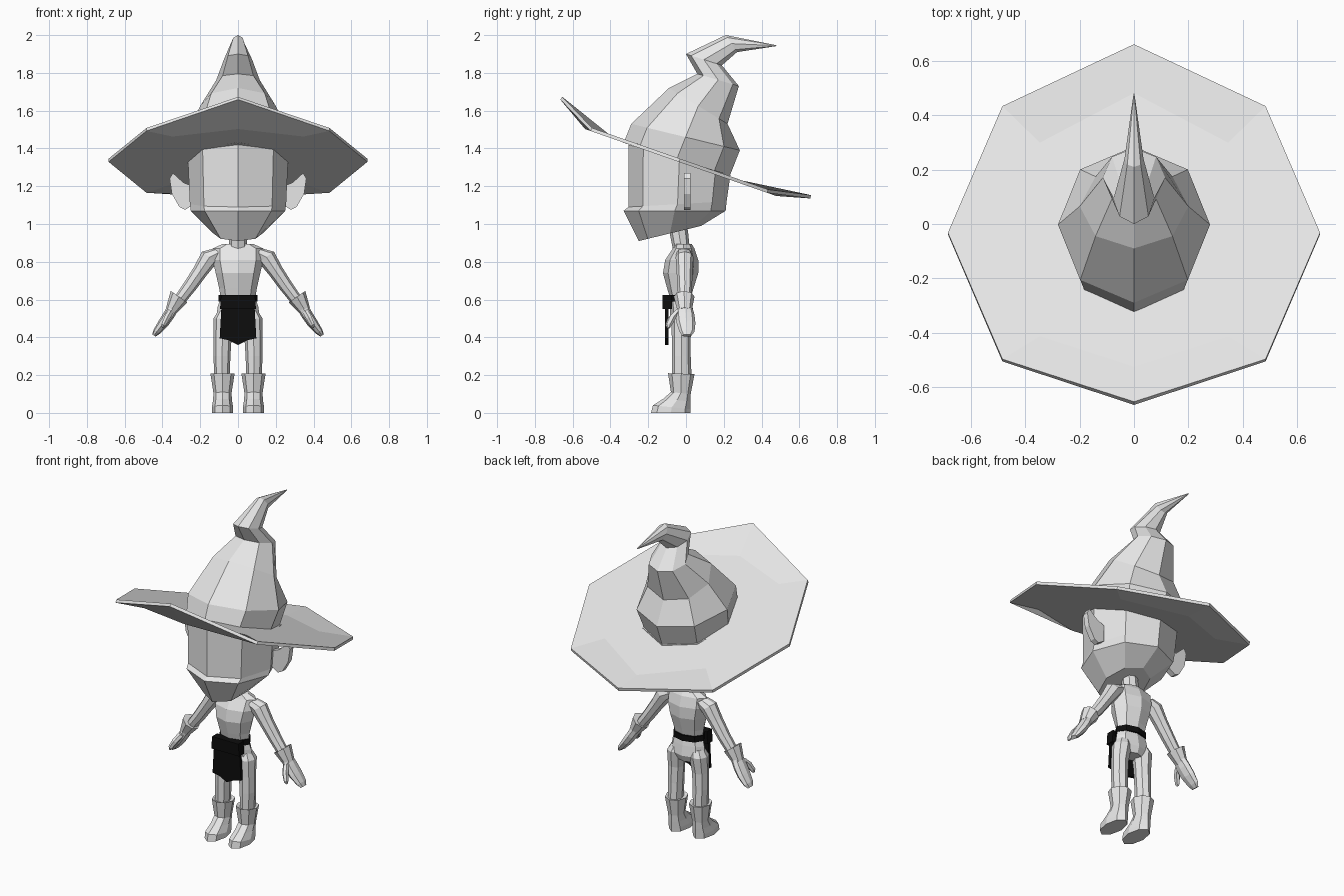
import bpy, bmesh
from math import sin, cos, pi
from mathutils import Vector

if "Cube" in bpy.data.objects:
    bpy.data.objects.remove(bpy.data.objects["Cube"])


def material(name, value):
    m = bpy.data.materials.new(name)
    m.use_nodes = True
    color = (value, value, value, 1)
    m.diffuse_color = color
    m.node_tree.nodes["Principled BSDF"].inputs["Base Color"].default_value = color
    return m


GREY = material("light grey", 0.8)
BLACK = material("black", 0.004)


def finish(name, bm, mat, mirror=False, thickness=0):
    bmesh.ops.recalc_face_normals(bm, faces=bm.faces)
    mesh = bpy.data.meshes.new(name)
    bm.to_mesh(mesh)
    bm.free()
    mesh.materials.append(mat)
    obj = bpy.data.objects.new(name, mesh)
    bpy.context.collection.objects.link(obj)
    if thickness:
        solid = obj.modifiers.new("thickness", "SOLIDIFY")
        solid.thickness = thickness
        solid.offset = 0
    if mirror:
        obj.modifiers.new("mirror", "MIRROR").use_clip = False
    return obj


def ring(center, u, v, n):
    """Points around a center; the first lies at -v, the front."""
    c, u, v = Vector(center), Vector(u), Vector(v)
    return [c + u * sin(2 * pi * i / n) - v * cos(2 * pi * i / n) for i in range(n)]


def span(fy, fz, by, bz, half, n=8, x=0):
    """Ring given by its front and back points and its half width."""
    mid = ((fy + by) / 2, (fz + bz) / 2)
    return ring((x, *mid), (half, 0, 0), (0, by - mid[0], bz - mid[1]), n)


def loft(name, rings, mat=GREY, caps=(True, True), **kw):
    bm = bmesh.new()
    rows = [[bm.verts.new(p) for p in r] for r in rings]
    n = len(rows[0])
    for a, b in zip(rows, rows[1:]):
        for i in range(n):
            j = (i + 1) % n
            bm.faces.new((a[i], a[j], b[j], b[i]))
    for row, wanted in zip((rows[0], rows[-1]), caps):
        if wanted:
            bm.faces.new(row)
    return finish(name, bm, mat, **kw)


def slab(name, outline, axis_y, depth, mat=GREY, mirror=False):
    """Extrude an x-z outline along y."""
    bm = bmesh.new()
    face = bm.faces.new([bm.verts.new((x, axis_y, z)) for x, z in outline])
    out = bmesh.ops.extrude_face_region(bm, geom=[face])["geom"]
    moved = [g for g in out if isinstance(g, bmesh.types.BMVert)]
    bmesh.ops.translate(bm, verts=moved, vec=(0, depth, 0))
    return finish(name, bm, mat, mirror)


# Head: flat-sided face, jaw step and sloping chin
loft("head", [span(*s) for s in (
    (-.25, .91, .08, .99, .13),
    (-.33, 1.07, .21, 1.07, .25),
    (-.305, 1.09, .215, 1.12, .255),
    (-.305, 1.42, .235, 1.26, .265))])
slab("ears", [(.24, 1.2), (.29, 1.22), (.345, 1.27), (.362, 1.24), (.35, 1.16),
              (.31, 1.09), (.28, 1.075), (.24, 1.1)], -.01, .035, mirror=True)

# Hat crown: bent cone with a drooping tip
loft("hat_crown", [span(*s) for s in (
    (-.33, 1.43, .23, 1.25, .255),
    (-.29, 1.53, .285, 1.39, .28),
    (-.09, 1.72, .22, 1.53, .2),
    (.06, 1.795, .28, 1.73, .115),
    (0, 1.9, .19, 1.84, .075),
    (.21, 2, .27, 1.91, .035),
    (.475, 1.947, .48, 1.942, .002))])

# Hat brim: tilted octagon with the front and back tips curled up
rows = []
for fy, by, half in ((-.26, .2, .2), (-.53, .48, .49), (-.66, .66, .685)):
    pts = span(fy, 0, by, 0, half)
    for p in pts:
        if abs(p.x) > .01:
            p.y -= .035
        p.z = 1.325 - .35 * p.y
    if half > .6:
        pts[0].z += .11
        pts[4].z += .05
    rows.append(pts)
loft("hat_brim", rows, caps=(False, False), thickness=.018)

# Neck, torso and pelvis
loft("neck", [span(-.07, .87, .02, .87, .05), span(-.09, .97, .01, .97, .045)])
loft("torso", [span(f, z, b, z, half) for f, b, z, half in (
    (-.06, .03, .46, .06), (-.085, .045, .5, .115), (-.085, .035, .56, .108),
    (-.085, .025, .61, .092), (-.1, .04, .66, .1), (-.122, .065, .74, .118),
    (-.11, .065, .81, .135), (-.07, .045, .87, .135), (-.06, .03, .895, .08))])

# Legs
loft("legs", [span(f, z, b, z, half, x=x) for f, b, z, half, x in (
    (-.075, .03, .18, .04, .085), (-.075, .025, .3, .045, .085),
    (-.075, .025, .4, .048, .082), (-.08, .04, .5, .055, .075),
    (-.06, .02, .54, .04, .065))], mirror=True)

# Boots: flared cuff, narrow ankle and long toe
loft("boots", [span(f, zf, b, zb, half, x=.082) for f, zf, b, zb, half in (
    (-.185, 0, .025, 0, .055), (-.175, .04, .025, .02, .056),
    (-.12, .075, .025, .06, .05), (-.08, .11, .025, .1, .048),
    (-.095, .21, .045, .205, .064), (-.07, .2, .02, .2, .045))], mirror=True)


def limb(name, stops, n=8):
    """Rings square to the slanting arm: x, z, half thickness, y front, y back."""
    across = Vector((.82, 0, .57))
    loft(name, [ring((x, (f + b) / 2, z), across * t, (0, (b - f) / 2, 0), n)
                for x, z, t, f, b in stops], mirror=True)


# Arms, glove cuffs, hands and thumbs
limb("arms", ((.1, .85, .035, -.05, .03), (.15, .825, .05, -.055, .04),
              (.2, .75, .04, -.05, .035), (.255, .67, .036, -.045, .032),
              (.33, .57, .03, -.04, .025)))
limb("glove_cuffs", ((.3, .605, .03, -.04, .03), (.312, .615, .054, -.065, .045),
                     (.355, .54, .031, -.045, .03)))
limb("hands", ((.335, .57, .03, -.045, .03), (.365, .52, .03, -.055, .045),
               (.395, .475, .028, -.05, .05), (.43, .43, .02, -.035, .045),
               (.445, .41, .011, -.02, .03)))
limb("thumbs", ((.355, .54, .018, -.06, -.02), (.375, .505, .018, -.095, -.05),
                (.395, .465, .013, -.11, -.075), (.4, .45, .005, -.1, -.085)), 6)

# Belt and hanging cloth
loft("belt", [span(f, z, b, z, half) for f, b, z, half in (
    (-.1, .04, .59, .102), (-.1, .04, .625, .102))], BLACK)
slab("cloth_fold", [(-.09, .625), (.09, .625), (.095, .55), (-.095, .55)],
     -.125, .05, BLACK)
slab("hanging_cloth", [(-.085, .61), (.085, .61), (.097, .395), (.05, .385),
                       (0, .36), (-.05, .385), (-.097, .395)], -.11, .018, BLACK)
